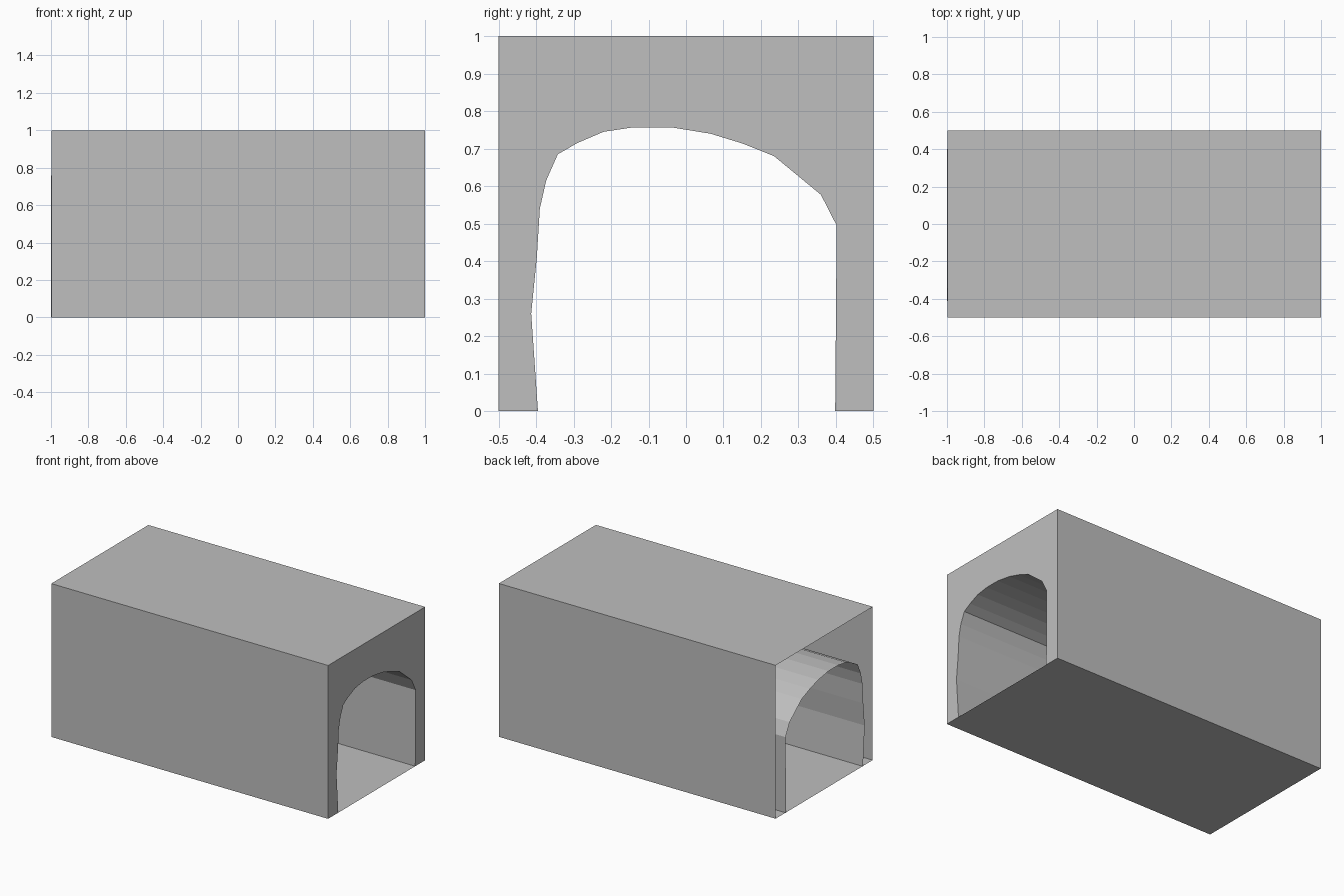
import bpy

cube = bpy.data.objects.get("Cube")
if cube:
    bpy.data.objects.remove(cube, do_unlink=True)

# Single grey material
grey = bpy.data.materials.new("plain grey")
grey.use_nodes = True
colour = (0.52, 0.52, 0.52, 1)
grey.diffuse_color = colour
grey.node_tree.nodes["Principled BSDF"].inputs["Base Color"].default_value = colour

LEFT, RIGHT = -1.0, 1.0
SHELL_LEFT = LEFT + 0.003  # the lining stands just proud of the open end

# Uneven arch, and the square outline around it, as (y, z)
arch = [(-.395, 0), (-.413, .26), (-.398, .41), (-.39, .54), (-.373, .615),
        (-.342, .685), (-.29, .715), (-.22, .745), (-.14, .757), (-.04, .757),
        (.065, .74), (.15, .714), (.235, .68), (.36, .577), (.402, .495),
        (.398, 0)]
square = [(-.5, 0), (-.5, 1), (.5, 1), (.5, 0)]


def add_part(name, verts, faces):
    mesh = bpy.data.meshes.new(name)
    mesh.from_pydata(verts, [], faces)
    mesh.materials.append(grey)
    obj = bpy.data.objects.new(name, mesh)
    bpy.context.collection.objects.link(obj)
    return obj


def extrude_profile(name, profile, x0, x1, closed=False, inward=False):
    """Sweep a (y, z) profile along x as a thin flat-shaded sheet."""
    n = len(profile)
    verts = [(x, y, z) for x in (x0, x1) for y, z in profile]
    faces = []
    for i in range(n if closed else n - 1):
        j = (i + 1) % n
        face = (i, i + n, j + n, j)
        faces.append(face[::-1] if inward else face)
    return add_part(name, verts, faces)


# Outer shell: sides, roof and floor, open at the left end
extrude_profile("outer_shell", square, SHELL_LEFT, RIGHT, closed=True)

# Tunnel lining, facing into the passage
extrude_profile("tunnel_lining", arch, LEFT, RIGHT, inward=True)

# End wall with the arched opening
ring = [(RIGHT, y, z) for y, z in arch + square[::-1]]
add_part("end_wall", ring, [tuple(reversed(range(len(ring))))])
